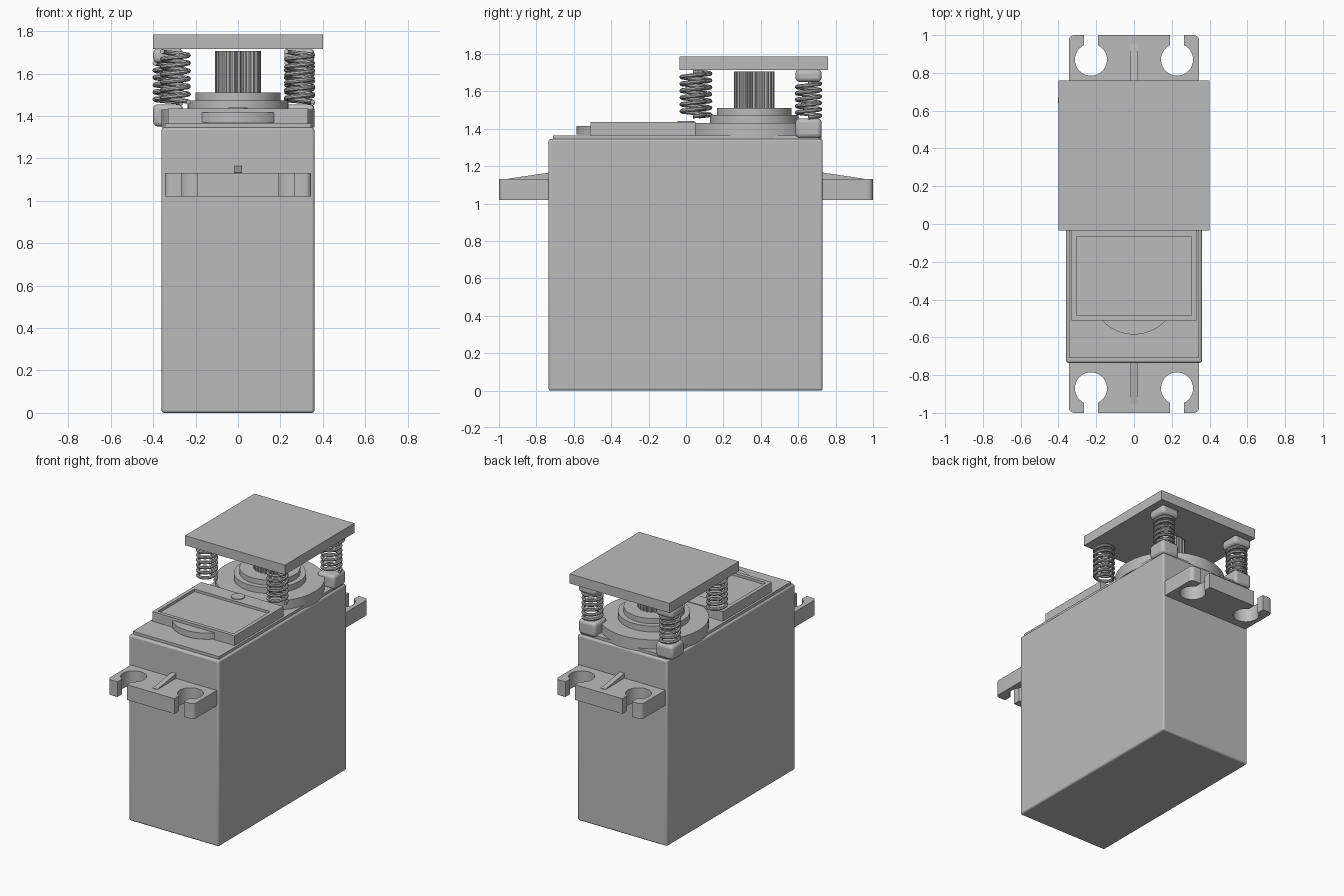
import bpy, bmesh
from math import pi, sin, cos, asin, radians

cube = bpy.data.objects.get("Cube")
if cube:
    bpy.data.objects.remove(cube, do_unlink=True)

grey = bpy.data.materials.new("plain grey")
grey.use_nodes = True
grey.diffuse_color = (0.5, 0.5, 0.5, 1)
grey.node_tree.nodes["Principled BSDF"].inputs["Base Color"].default_value = grey.diffuse_color


def finish(name, bm):
    bmesh.ops.recalc_face_normals(bm, faces=bm.faces)
    mesh = bpy.data.meshes.new(name)
    bm.to_mesh(mesh)
    bm.free()
    mesh.materials.append(grey)
    obj = bpy.data.objects.new(name, mesh)
    bpy.context.collection.objects.link(obj)
    return obj


def smooth(obj):
    bpy.ops.object.select_all(action="DESELECT")
    obj.select_set(True)
    bpy.context.view_layer.objects.active = obj
    bpy.ops.object.shade_smooth_by_angle(angle=radians(35))


def prism(name, points, z0, z1):
    bm = bmesh.new()
    base = bm.faces.new([bm.verts.new((x, y, z0)) for x, y in points])
    top = bmesh.ops.extrude_face_region(bm, geom=[base])["geom"]
    for v in top:
        if isinstance(v, bmesh.types.BMVert):
            v.co.z = z1
    return finish(name, bm)


def box(name, x0, x1, y0, y1, z0, z1, bevel=0, segments=3):
    obj = prism(name, [(x0, y0), (x1, y0), (x1, y1), (x0, y1)], z0, z1)
    if bevel:
        mod = obj.modifiers.new("rounded edges", "BEVEL")
        mod.width, mod.segments = bevel, segments
        smooth(obj)
    return obj


def arc(cx, cy, r, a0, a1, n):
    return [(cx + r * cos(a0 + (a1 - a0) * i / n), cy + r * sin(a0 + (a1 - a0) * i / n))
            for i in range(n + 1)]


def disc(name, x, y, r, z0, z1, n=64):
    obj = prism(name, arc(x, y, r, 0, 2 * pi, n)[:-1], z0, z1)
    smooth(obj)
    return obj


# Case and lid
box("case", -0.36, 0.36, -0.735, 0.73, 0, 1.345, 0.012)
box("lid", -0.345, 0.345, -0.71, 0.71, 1.34, 1.365)

# Raised cover with a shallow rectangular pocket
cover = box("raised_cover", -0.33, 0.33, -0.51, 0.05, 1.36, 1.435)
bm = bmesh.new()
bm.from_mesh(cover.data)
top = max(bm.faces, key=lambda f: f.calc_center_median().z)
bmesh.ops.inset_region(bm, faces=[top], thickness=0.038)
for v in top.verts:
    v.co.y = min(v.co.y, -0.065)
sunk = bmesh.ops.extrude_face_region(bm, geom=[top])["geom"]
for v in sunk:
    if isinstance(v, bmesh.types.BMVert):
        v.co.z -= 0.018
bmesh.ops.delete(bm, geom=[top], context="FACES_ONLY")
bmesh.ops.recalc_face_normals(bm, faces=bm.faces)
bm.to_mesh(cover.data)
bm.free()
disc("cover_nub", 0, 0.0, 0.045, 1.40, 1.44, 32)
disc("cover_tab", 0, -0.355, 0.23, 1.37, 1.415)

# Output boss, stepped collar and splined shaft
SHAFT_Y = 0.365
disc("output_boss", 0, SHAFT_Y, 0.36, 1.345, 1.43, 96)
disc("lower_collar", 0, SHAFT_Y, 0.237, 1.42, 1.473)
disc("upper_collar", 0, SHAFT_Y, 0.2, 1.46, 1.51)
TEETH = 25
spline = []
for i in range(TEETH):
    for step, r in ((-0.3, 0.108), (0.1, 0.108), (0.3, 0.095), (0.5, 0.095)):
        a = 2 * pi * (i + step) / TEETH
        spline.append((r * cos(a), SHAFT_Y + r * sin(a)))
prism("splined_shaft", spline, 1.5, 1.705)


# Mounting ears with open screw slots and a tapered rib
def ear(name, side):
    root, tip, hole_x, hole_y, hole_r, slot = 0.72, 1.0, 0.228, 0.87, 0.085, 0.038
    gap = asin(slot / hole_r)
    half = [(0.345, root)]
    half += arc(0.315, tip - 0.03, 0.03, 0, pi / 2, 6)
    half += [(hole_x + slot, tip)]
    half += arc(hole_x, hole_y, hole_r, pi / 2 - gap, gap - 1.5 * pi, 28)
    half += [(hole_x - slot, tip)]
    outline = half + [(-x, y) for x, y in reversed(half)]
    smooth(prism(name, [(x, y * side) for x, y in outline], 1.02, 1.13))
    rib = bmesh.new()
    faces = []
    for x in (-0.018, 0.018):
        faces.append(rib.faces.new([rib.verts.new((x, y * side, z)) for y, z in
                                    ((root, 1.12), (0.95, 1.12), (0.95, 1.133), (root, 1.167))]))
    bmesh.ops.bridge_loops(rib, edges=rib.edges[:])
    finish(name + "_rib", rib)


ear("front_ear", -1)
ear("back_ear", 1)


# Coil springs holding up the top plate
def spring(name, x, y, z0, z1, turns, r=0.062, wire=0.011):
    curve = bpy.data.curves.new(name, "CURVE")
    curve.dimensions = "3D"
    curve.bevel_depth, curve.bevel_resolution = wire, 2
    curve.use_fill_caps = True
    n = int(turns * 24)
    path = curve.splines.new("POLY")
    path.points.add(n)
    for i, p in enumerate(path.points):
        a = 2 * pi * turns * i / n
        p.co = (x + r * cos(a), y + r * sin(a), z0 + wire + (z1 - z0 - 2 * wire) * i / n, 1)
    curve.materials.append(grey)
    obj = bpy.data.objects.new(name, curve)
    bpy.context.collection.objects.link(obj)
    bpy.ops.object.select_all(action="DESELECT")
    obj.select_set(True)
    bpy.context.view_layer.objects.active = obj
    bpy.ops.object.convert(target="MESH")
    smooth(bpy.context.object)


spring("front_right_spring", -0.295, 0.068, 1.455, 1.715, 6.5)
spring("front_left_spring", 0.29, 0.038, 1.455, 1.715, 6.5)
for name, x in (("back_right", -0.33), ("back_left", 0.29)):
    y, w = 0.655, 0.07
    spring(name + "_spring", x, y, 1.45, 1.66, 5.5)
    box(name + "_foot", x - w, x + w, y - w, y + w, 1.35, 1.455, 0.022)
    box(name + "_cap", x - w, x + w, y - w, y + w, 1.65, 1.717, 0.022)

# Top plate
box("top_plate", -0.4, 0.4, -0.035, 0.76, 1.715, 1.785)
